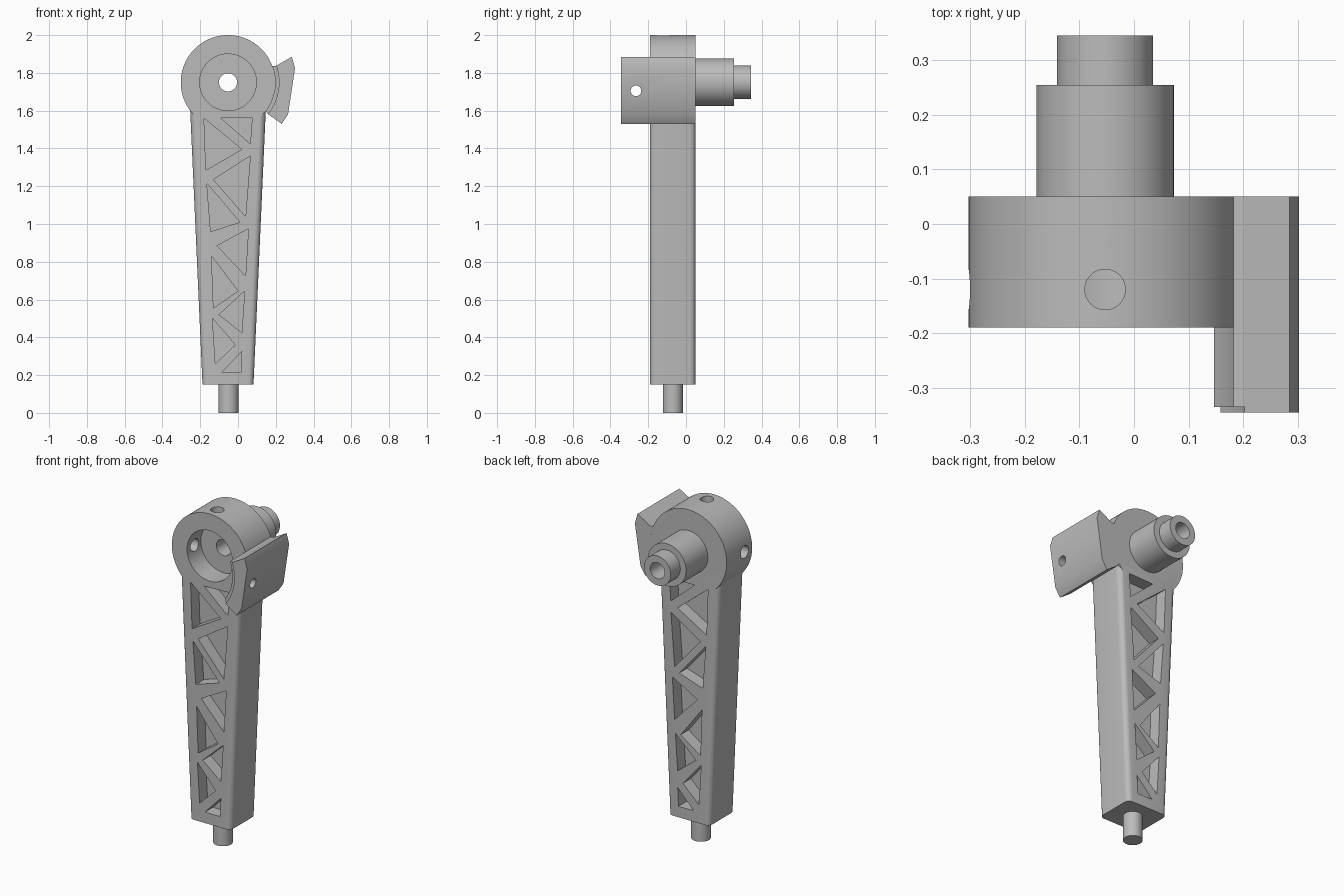
import bpy, bmesh, math
from mathutils import Matrix, Vector

if "Cube" in bpy.data.objects:
    bpy.data.objects.remove(bpy.data.objects["Cube"], do_unlink=True)

CX, CZ = -0.053, 1.75        # hub axis
FRONT, BACK = -0.19, 0.05    # arm faces
MID = (FRONT + BACK) / 2

grey = bpy.data.materials.new("plain grey")
grey.use_nodes = True
grey.diffuse_color = (0.5, 0.5, 0.5, 1)
grey.node_tree.nodes["Principled BSDF"].inputs["Base Color"].default_value = (0.5, 0.5, 0.5, 1)


def add_object(name, bm):
    bmesh.ops.recalc_face_normals(bm, faces=bm.faces)
    mesh = bpy.data.meshes.new(name)
    bm.to_mesh(mesh)
    bm.free()
    mesh.materials.append(grey)
    ob = bpy.data.objects.new(name, mesh)
    bpy.context.collection.objects.link(ob)
    return ob


def cylinder(name, radius, start, end, sides=64):
    start, end = Vector(start), Vector(end)
    axis = end - start
    turn = axis.to_track_quat('Z', 'Y').to_matrix().to_4x4()
    bm = bmesh.new()
    bmesh.ops.create_cone(bm, cap_ends=True, segments=sides, radius1=radius, radius2=radius,
                          depth=axis.length, matrix=Matrix.Translation((start + end) / 2) @ turn)
    return add_object(name, bm)


def along_y(name, radius, y0, y1):
    return cylinder(name, radius, (CX, y0, CZ), (CX, y1, CZ), 96)


def prism(name, outline, y0, y1):
    bm = bmesh.new()
    face = bm.faces.new([bm.verts.new((x, y0, z)) for x, z in outline])
    new = bmesh.ops.extrude_face_region(bm, geom=[face])["geom"]
    bmesh.ops.translate(bm, vec=(0, y1 - y0, 0),
                        verts=[v for v in new if isinstance(v, bmesh.types.BMVert)])
    return add_object(name, bm)


def arc(radius, a0, a1, steps=20):
    angles = [math.radians(a0 + (a1 - a0) * i / steps) for i in range(steps + 1)]
    return [(CX + radius * math.cos(a), CZ + radius * math.sin(a)) for a in angles]


def combine(target, others, operation, keep=False):
    for other in others:
        mod = target.modifiers.new("combine", 'BOOLEAN')
        mod.operation, mod.solver, mod.object = operation, 'EXACT', other
        bpy.context.view_layer.update()
        result = bpy.data.meshes.new_from_object(
            target.evaluated_get(bpy.context.evaluated_depsgraph_get()))
        target.modifiers.clear()
        target.data = result
        if not keep:
            bpy.data.objects.remove(other, do_unlink=True)


# Tapered arm with rounded long edges
arm = prism("arm", [(-0.188, 0.15), (0.082, 0.15), (0.147, 1.6), (-0.253, 1.6)], FRONT, BACK)
bm = bmesh.new()
bm.from_mesh(arm.data)
long_edges = [e for e in bm.edges if abs(e.verts[0].co.z - e.verts[1].co.z) > 1]
bmesh.ops.bevel(bm, geom=long_edges, offset=0.03, segments=6, profile=0.5, affect='EDGES')
bm.to_mesh(arm.data)
bm.free()

# Hub and stepped shaft behind it
combine(arm, [along_y("hub", 0.25, FRONT, BACK),
              along_y("shaft", 0.126, 0.0, 0.255),
              along_y("shaft_tip", 0.088, 0.2, 0.345)], 'UNION')

# Bore, axle hole and two radial screw holes
combine(arm, [along_y("bore", 0.15, -0.3, -0.06),
              along_y("axle_hole", 0.048, -0.3, 0.5),
              cylinder("top_hole", 0.037, (CX, -0.12, CZ), (CX, -0.12, 2.1)),
              cylinder("side_hole", 0.037, (CX, -0.12, CZ), (-0.4, -0.12, CZ))], 'DIFFERENCE')

# Triangular truss pockets on both faces, leaving a web between
triangles = [
    [(-.18, 1.56), (.02, 1.395), (-.17, 1.285)],
    [(-.09, 1.56), (.075, 1.565), (.065, 1.425)],
    [(-.165, 1.215), (.01, 1.01), (-.145, .96)],
    [(.065, 1.36), (.04, 1.04), (-.13, 1.235)],
    [(-.11, .885), (.055, .975), (.04, .725)],
    [(-.14, .83), (0, .645), (-.13, .555)],
    [(.035, .645), (.02, .425), (-.1, .52)],
    [(-.135, .5), (-.015, .36), (-.12, .26)],
    [(-.085, .215), (.015, .215), (.02, .325)],
]
for tri in triangles:
    combine(arm, [prism("pocket", tri, FRONT - 0.1, MID - 0.045),
                  prism("pocket", tri, MID + 0.045, BACK + 0.1)], 'DIFFERENCE')

# Pin at the foot
pin = cylinder("foot_pin", 0.053, (-0.05, MID, 0), (-0.05, MID, 0.16))

# Side plate and its thin curved lining against the hub
plate = prism("side_plate", arc(0.27, 19, -38.5) +
              [(0.232, 1.53), (0.265, 1.58), (0.302, 1.825), (0.285, 1.885)], -0.345, BACK)
lining = prism("plate_lining", arc(0.25, 20, -37) + arc(0.27, -38.5, 19), -0.335, BACK)
drill = cylinder("drill", 0.028, (0, -0.265, 1.705), (0.5, -0.265, 1.705), 32)
combine(plate, [drill], 'DIFFERENCE', keep=True)
combine(lining, [drill], 'DIFFERENCE')

# Smooth the round surfaces and keep edges crisp
bpy.ops.object.select_all(action='DESELECT')
for ob in (arm, pin, plate, lining):
    ob.select_set(True)
bpy.context.view_layer.objects.active = arm
bpy.ops.object.shade_smooth_by_angle(angle=math.radians(25))
